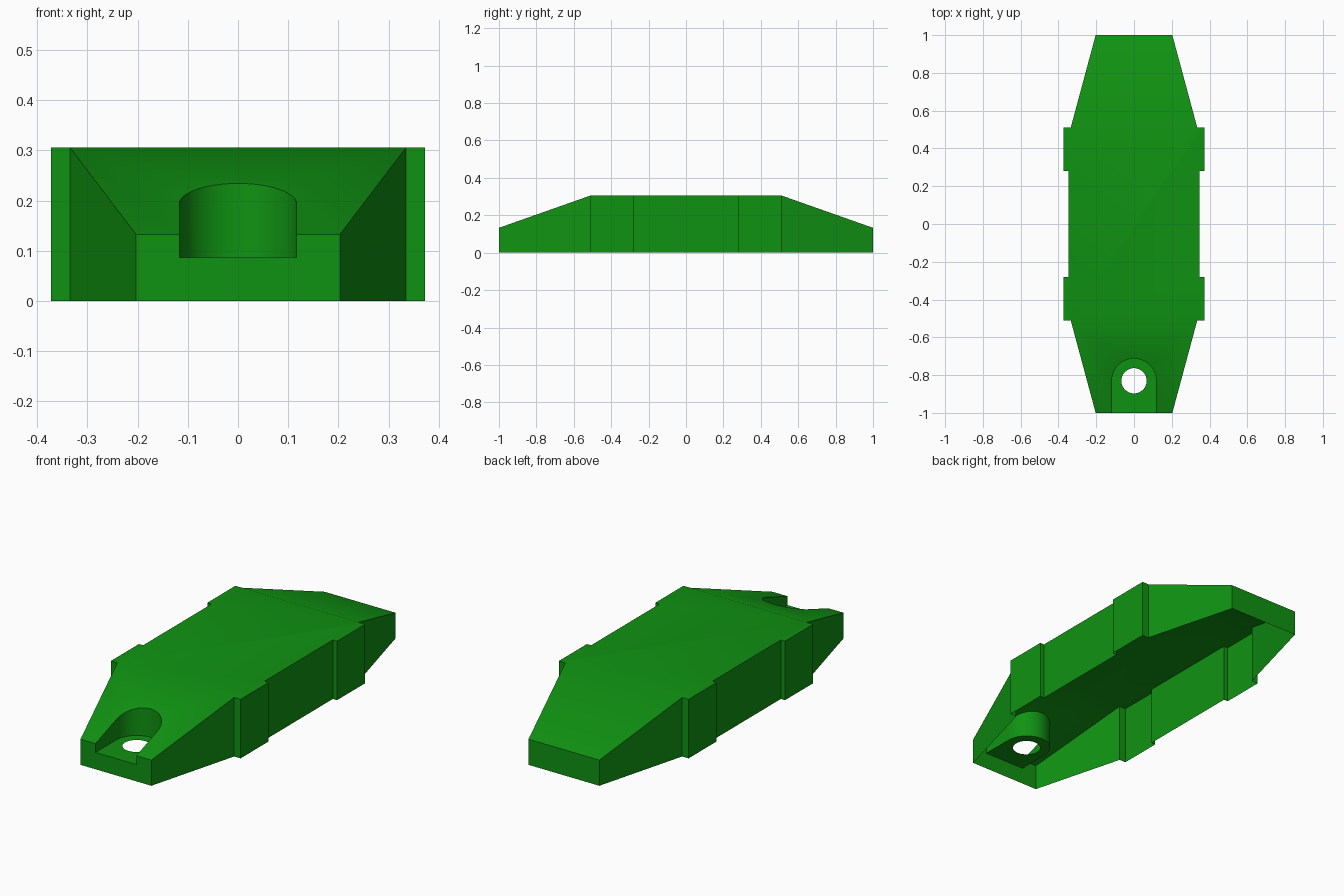
import bpy, bmesh, math

cube = bpy.data.objects.get("Cube")
if cube:
    bpy.data.objects.remove(cube, do_unlink=True)

TOP, END_TOP, FLOOR = 0.306, 0.133, 0.087
HOLE_Y, HOLE_R, SLOT_R = -0.83, 0.067, 0.117

green = bpy.data.materials.new("green")
green.use_nodes = True
colour = (0.005, 0.29, 0.006, 1)
green.diffuse_color = colour
green.node_tree.nodes["Principled BSDF"].inputs["Base Color"].default_value = colour


def make_object(name, bm):
    bmesh.ops.recalc_face_normals(bm, faces=bm.faces)
    mesh = bpy.data.meshes.new(name)
    bm.to_mesh(mesh)
    bm.free()
    mesh.materials.append(green)
    obj = bpy.data.objects.new(name, mesh)
    bpy.context.collection.objects.link(obj)
    return obj


def prism(name, outline, low, high):
    """Closed upright prism over a plan outline."""
    bm = bmesh.new()
    base = bm.faces.new([bm.verts.new((x, y, low)) for x, y in outline])
    geom = bmesh.ops.extrude_face_region(bm, geom=[base], use_keep_orig=True)["geom"]
    for v in geom:
        if isinstance(v, bmesh.types.BMVert):
            v.co.z = high
    return make_object(name, bm)


def arc(radius, start, end, count):
    angles = [start + (end - start) * i / count for i in range(count + 1)]
    return [(radius * math.cos(a), HOLE_Y + radius * math.sin(a)) for a in angles]


# Stepped cover body with sloping ends
right = [(0.203, -1), (0.335, -0.51), (0.372, -0.51), (0.372, -0.28), (0.348, -0.28)]
right += [(x, -y) for x, y in reversed(right)]
plan = right + [(-x, y) for x, y in reversed(right)]
bm = bmesh.new()
low = [bm.verts.new((x, y, 0)) for x, y in plan]
high = [bm.verts.new((x, y, END_TOP if abs(y) == 1 else TOP)) for x, y in plan]
n = len(plan)
for i in range(n):
    j = (i + 1) % n
    bm.faces.new((low[i], low[j], high[j], high[i]))
bm.faces.new(low)
bm.faces.new([high[i] for i in (-1, 0, 1, -2)])
bm.faces.new(high[1:9] + high[11:19])
bm.faces.new(high[8:12])
body = make_object("cover_shell", bm)

# Rounded recess and round hole at the front end
slot = arc(SLOT_R, 0, math.pi, 32) + [(-SLOT_R, -1.2), (SLOT_R, -1.2)]
cutters = [prism("slot_cutter", slot, FLOOR, 0.5),
           prism("hole_cutter", arc(HOLE_R, 0, math.tau, 32)[:-1], -0.1, 0.4)]
for cutter in cutters:
    cutter.hide_render = True
    mod = body.modifiers.new(cutter.name, 'BOOLEAN')
    mod.operation = 'DIFFERENCE'
    mod.solver = 'EXACT'
    mod.object = cutter
graph = bpy.context.evaluated_depsgraph_get()
body.data = bpy.data.meshes.new_from_object(body.evaluated_get(graph))
body.modifiers.clear()
for cutter in cutters:
    bpy.data.objects.remove(cutter, do_unlink=True)

# Open the underside, leaving a thin shell
bm = bmesh.new()
bm.from_mesh(body.data)
bm.normal_update()
unwanted = []
for f in bm.faces:
    c = f.calc_center_median()
    tunnel = abs(f.normal.z) < 0.1 and math.hypot(c.x, c.y - HOLE_Y) < HOLE_R + 0.01
    if f.normal.z < -0.9 or tunnel:
        unwanted.append(f)
bmesh.ops.delete(bm, geom=unwanted, context='FACES')
bm.to_mesh(body.data)
bm.free()

bpy.ops.object.select_all(action='DESELECT')
body.select_set(True)
bpy.context.view_layer.objects.active = body
bpy.ops.object.shade_smooth_by_angle(angle=math.radians(30))
